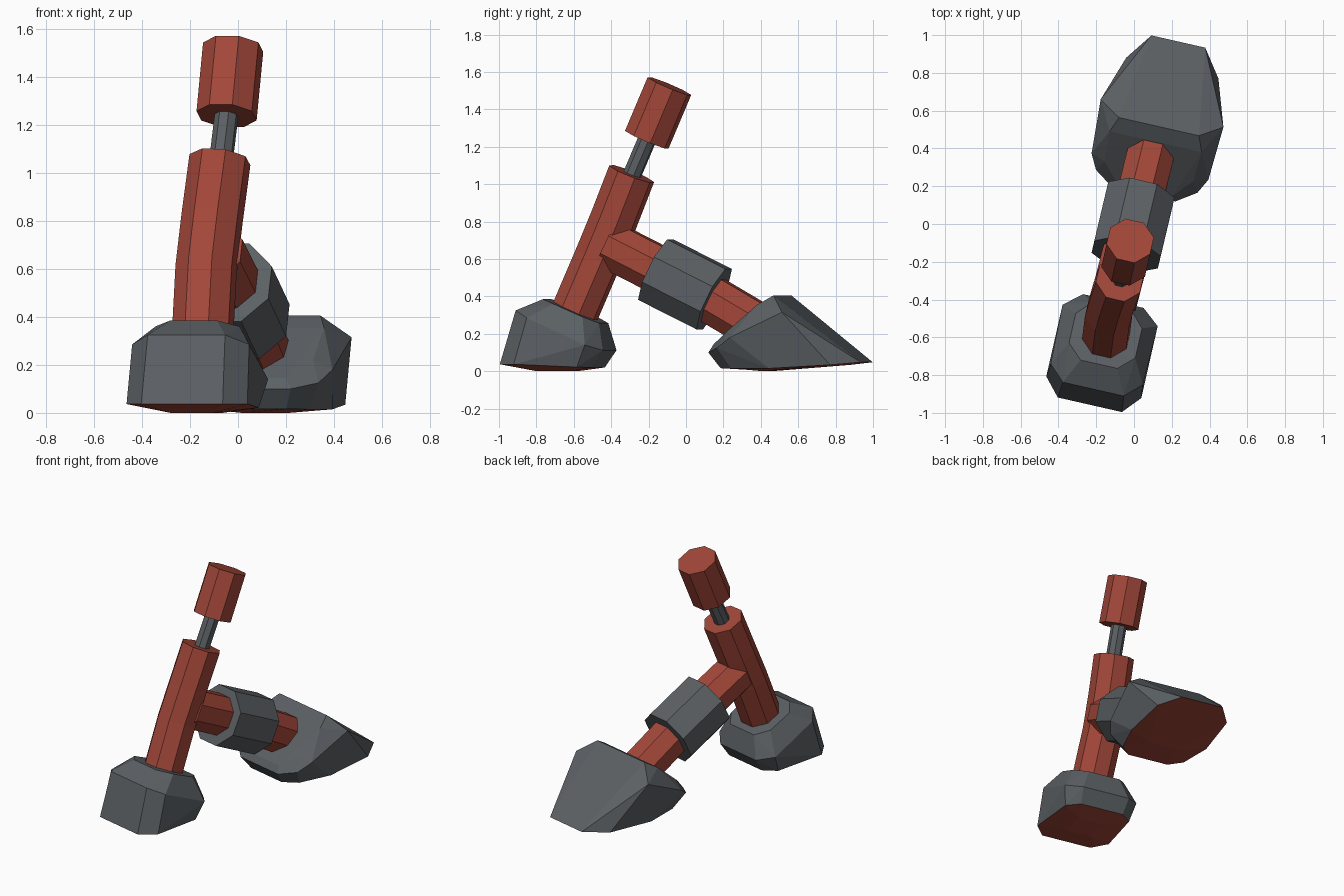
import bpy, bmesh, math
from mathutils import Vector, Matrix

cube = bpy.data.objects.get("Cube")
if cube:
    bpy.data.objects.remove(cube, do_unlink=True)

YAW = Matrix.Rotation(math.radians(-12.8), 4, 'Z')


def material(name, color):
    m = bpy.data.materials.new(name)
    m.use_nodes = True
    m.diffuse_color = (*color, 1)
    m.node_tree.nodes["Principled BSDF"].inputs["Base Color"].default_value = (*color, 1)
    return m


RED = material("brick red", (0.36, 0.062, 0.04))
GREY = material("slate grey", (0.105, 0.117, 0.127))


def finish(name, bm, mats):
    bmesh.ops.recalc_face_normals(bm, faces=bm.faces)
    mesh = bpy.data.meshes.new(name)
    bm.to_mesh(mesh)
    bm.free()
    for m in mats:
        mesh.materials.append(m)
    ob = bpy.data.objects.new(name, mesh)
    ob.matrix_world = YAW
    bpy.context.collection.objects.link(ob)


def octagon_tube(name, path, radius, mat):
    """Eight-sided tube swept along a path, flats facing forward."""
    bm = bmesh.new()
    pts = [Vector(p) for p in path]
    rings = []
    for i, p in enumerate(pts):
        t = (pts[min(i + 1, len(pts) - 1)] - pts[max(i - 1, 0)]).normalized()
        up = t.cross(Vector((1, 0, 0))).normalized()
        side = up.cross(t)
        angles = [math.pi * (k + 0.5) / 4 for k in range(8)]
        rings.append([bm.verts.new(p + radius * (math.cos(a) * side + math.sin(a) * up))
                      for a in angles])
    for a, b in zip(rings, rings[1:]):
        for k in range(8):
            j = (k + 1) % 8
            bm.faces.new((a[k], a[j], b[j], b[k]))
    bm.faces.new(rings[0])
    bm.faces.new(rings[-1])
    finish(name, bm, [mat])


def boot(name, center, half_points):
    """Mirrored faceted block with a red sole."""
    bm = bmesh.new()
    for x, y, z in half_points:
        for s in (-1, 1):
            bm.verts.new((center + s * x, y, z))
    hull = bmesh.ops.convex_hull(bm, input=bm.verts)
    loose = [v for v in bm.verts if not v.link_faces]
    bmesh.ops.delete(bm, geom=loose, context='VERTS')
    bmesh.ops.recalc_face_normals(bm, faces=bm.faces)
    for f in bm.faces:
        f.material_index = 1 if f.normal.z < -0.8 else 0
    bmesh.ops.dissolve_limit(bm, angle_limit=math.radians(3), verts=bm.verts,
                             edges=bm.edges, delimit={'MATERIAL'})
    finish(name, bm, [GREY, RED])


# Upright: main tube, thin rod and grip
octagon_tube("upright_tube", [(-0.01, -0.64, 0.25), (-0.025, -0.49, 0.6),
                              (-0.02, -0.4, 0.81), (-0.009, -0.3, 1.055)], 0.13, RED)
octagon_tube("thin_rod", [(-0.006, -0.31, 1.02), (0, -0.2, 1.27)], 0.05, GREY)
octagon_tube("top_grip", [(0, -0.215, 1.238), (0, -0.091, 1.524)], 0.128, RED)

# Sloping arm with its cuff
octagon_tube("sloping_arm", [(-0.015, -0.42, 0.675), (-0.005, -0.077, 0.505),
                             (0, 0.18, 0.36), (0.005, 0.45, 0.205)], 0.135, RED)
octagon_tube("arm_cuff", [(-0.005, -0.167, 0.543), (-0.002, 0.154, 0.385)], 0.195, GREY)

# Front boot: sole, lower rim, shoulder, collar
boot("front_boot", -0.016, [
    (0.09, -0.80, 0), (0.09, -0.62, 0),
    (0.174, -0.985, 0.037), (0.258, -0.89, 0.037),
    (0.23, -0.55, 0.022), (0.15, -0.483, 0.02),
    (0.165, -0.90, 0.325), (0.25, -0.82, 0.285),
    (0.258, -0.50, 0.14), (0.164, -0.422, 0.112),
    (0.10, -0.765, 0.385), (0.18, -0.69, 0.36),
    (0.18, -0.53, 0.29), (0.11, -0.455, 0.257)])

# Rear boot: sole, heel, sides, ridge
boot("rear_boot", 0.015, [
    (0.146, 0.994, 0.048), (0.25, 0.85, 0.034),
    (0.10, 0.45, 0), (0.27, 0.52, 0.015),
    (0.22, 0.30, 0.015), (0.14, 0.225, 0.016),
    (0.172, 0.165, 0.10), (0.275, 0.235, 0.125),
    (0.317, 0.315, 0.18), (0.333, 0.605, 0.315),
    (0.15, 0.19, 0.145), (0.24, 0.29, 0.22),
    (0.217, 0.532, 0.405), (0.25, 0.45, 0.355)])
